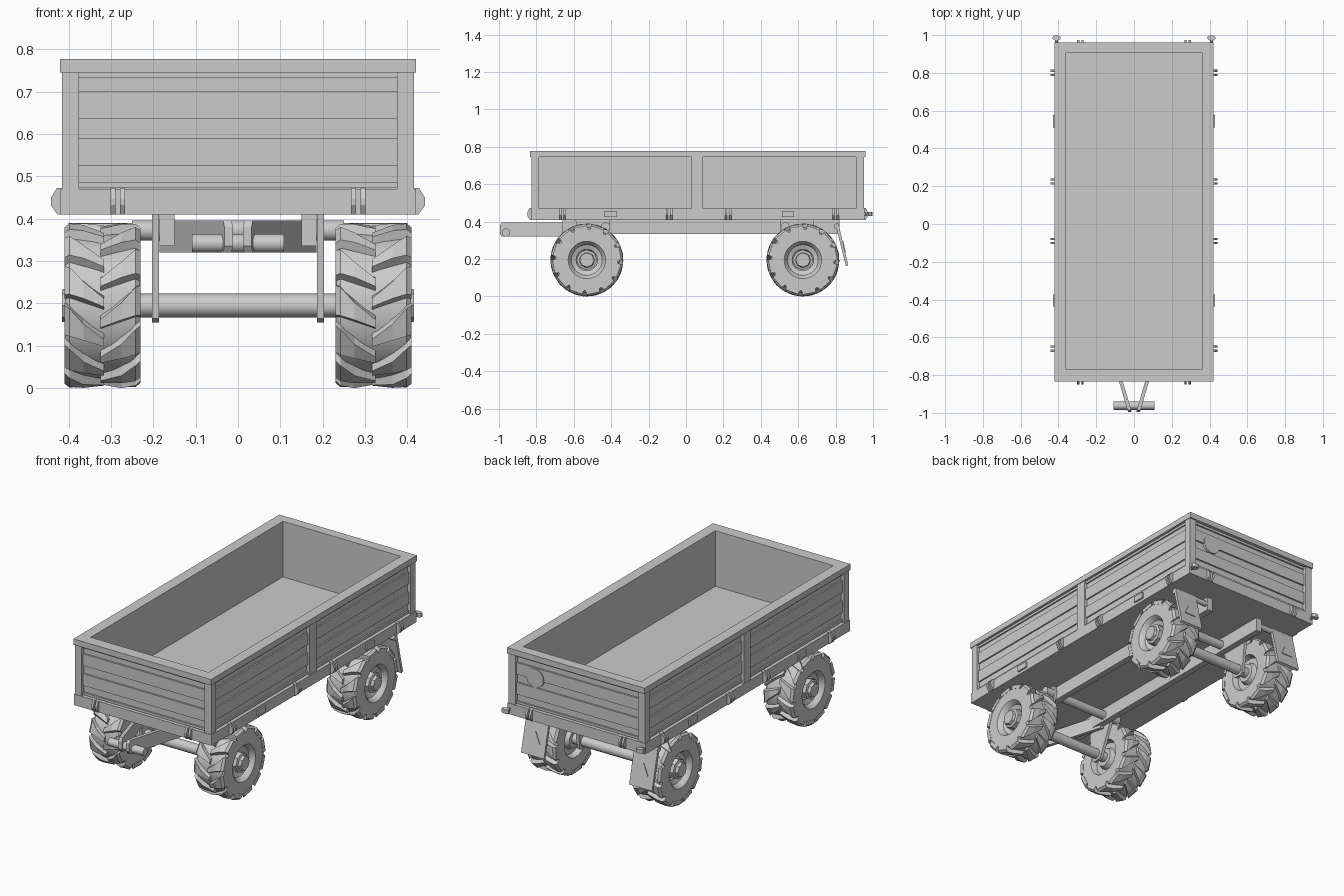
import bpy, bmesh, math
from mathutils import Vector, Matrix

if "Cube" in bpy.data.objects:
    bpy.data.objects.remove(bpy.data.objects["Cube"])

grey = bpy.data.materials.new("plain_grey")
grey.diffuse_color = (0.6, 0.6, 0.6, 1)
grey.use_nodes = True
grey.node_tree.nodes["Principled BSDF"].inputs["Base Color"].default_value = grey.diffuse_color


def finish(name, bm, smooth=False):
    bmesh.ops.recalc_face_normals(bm, faces=bm.faces)
    me = bpy.data.meshes.new(name)
    bm.to_mesh(me)
    bm.free()
    ob = bpy.data.objects.new(name, me)
    bpy.context.collection.objects.link(ob)
    me.materials.append(grey)
    if smooth:
        bpy.ops.object.select_all(action='DESELECT')
        ob.select_set(True)
        bpy.context.view_layer.objects.active = ob
        bpy.ops.object.shade_smooth_by_angle(angle=math.radians(35))
    return ob


def add_box(bm, x0, x1, y0, y1, z0, z1):
    m = Matrix.Translation(((x0 + x1) / 2, (y0 + y1) / 2, (z0 + z1) / 2))
    m = m @ Matrix.Diagonal((abs(x1 - x0), abs(y1 - y0), abs(z1 - z0), 1))
    bmesh.ops.create_cube(bm, size=1, matrix=m)


def boxes(name, items):
    bm = bmesh.new()
    for b in items:
        add_box(bm, *b)
    return finish(name, bm)


def add_prism(bm, pts, offset):
    """Extrude a 3D polygon along an offset vector."""
    a = [bm.verts.new(p) for p in pts]
    b = [bm.verts.new(Vector(p) + Vector(offset)) for p in pts]
    bm.faces.new(a)
    bm.faces.new(b[::-1])
    for i in range(len(a)):
        j = (i + 1) % len(a)
        bm.faces.new((a[i], b[i], b[j], a[j]))


def rod(name, p, q, r, n=16):
    p, q = Vector(p), Vector(q)
    bm = bmesh.new()
    rot = (q - p).to_track_quat('Z', 'Y').to_matrix().to_4x4()
    bmesh.ops.create_cone(bm, cap_ends=True, segments=n, radius1=r, radius2=r,
                          depth=(q - p).length, matrix=Matrix.Translation((p + q) / 2) @ rot)
    return finish(name, bm, True)


def ring(xo, xi, y0, y1, yi0, yi1, z0, z1):
    """Four boxes forming a rectangular ring."""
    return [(-xo, -xi, y0, y1, z0, z1), (xi, xo, y0, y1, z0, z1),
            (-xi, xi, y0, yi0, z0, z1), (-xi, xi, yi1, y1, z0, z1)]


Y0, Y1 = -0.83, 0.955

# Cargo bed: deck, walls, top rim, posts
boxes("deck", [(-0.42, 0.42, Y0, Y1, 0.41, 0.47)])
boxes("walls", ring(0.398, 0.36, Y0 + 0.022, Y1 - 0.022, -0.77, 0.905, 0.47, 0.75))
boxes("top_rim", ring(0.42, 0.36, Y0 - 0.005, Y1 + 0.005, -0.77, 0.905, 0.745, 0.777))
posts = []
for s in (-1, 1):
    for y0, y1 in ((Y0 + 0.003, -0.785), (0.03, 0.09), (0.91, Y1 - 0.003)):
        posts.append((s * 0.375, s * 0.416, y0, y1, 0.47, 0.745))
boxes("posts", posts)

# Raised planks on each wall panel
planks = []
for z0, z1 in ((0.474, 0.487), (0.525, 0.59), (0.635, 0.70), (0.732, 0.745)):
    for s in (-1, 1):
        for y0, y1 in ((-0.785, 0.03), (0.09, 0.91)):
            planks.append((s * 0.395, s * 0.406, y0, y1, z0, z1))
    planks.append((-0.375, 0.375, Y0 + 0.013, Y0 + 0.03, z0, z1))
    planks.append((-0.375, 0.375, Y1 - 0.03, Y1 - 0.013, z0, z1))
boxes("wall_planks", planks)

# Round plate on the tailgate
rod("tailgate_disc", (0.26, Y1 - 0.03, 0.645), (0.26, Y1 - 0.008, 0.645), 0.052, 24)

# Paired hinges around the deck edge
bm = bmesh.new()
prof = [(-0.01, 0.41), (0.006, 0.41), (0.022, 0.432), (0.022, 0.448), (0.008, 0.472), (-0.01, 0.472)]
for d in (-0.017, 0.005):
    for s in (-1, 1):
        for y in (-0.66, -0.09, 0.225, 0.80):
            add_prism(bm, [(s * (0.42 + u), y + d, z) for u, z in prof], (0, 0.012, 0))
        for ye, out in ((Y0, -1), (Y1, 1)):
            add_prism(bm, [(s * 0.284 + d, ye + out * u * 0.85, z) for u, z in prof], (0.012, 0, 0))
finish("hinges", bm)

# Side marker lamps and rear corner lamps
boxes("side_markers", [(s * 0.41, s * 0.429, y - 0.033, y + 0.033, 0.425, 0.457)
                       for s in (-1, 1) for y in (-0.405, 0.545)])
for s in (-1, 1):
    rod("rear_lamp_arm", (s * 0.41, 0.95, 0.44), (s * 0.41, 0.985, 0.44), 0.008, 8)
    bm = bmesh.new()
    lamp = [(math.cos(a) * 0.023, math.sin(a) * 0.014) for a in [math.pi / 8 + k * math.pi / 4 for k in range(8)]]
    add_prism(bm, [(s * 0.41 + u, 0.985 + v, 0.43) for u, v in lamp], (0, 0, 0.022))
    finish("rear_lamp", bm)

# Chassis rails and cross tubes
boxes("chassis_rails", [(s * 0.15, s * 0.185, -0.66, 0.82, 0.335, 0.412) for s in (-1, 1)])
for y in (-0.43, 0.53):
    rod("cross_tube", (-0.25, y, 0.372), (0.25, y, 0.372), 0.024)

# Drawbar: two converging bars and the coupling roller
bm = bmesh.new()
for s in (-1, 1):
    a, b = Vector((s * 0.012, -0.995, 0)), Vector((s * 0.165, -0.47, 0))
    side = [(0, 0.335), (0.02, 0.32), (1, 0.32), (1, 0.396), (0.02, 0.396), (0, 0.38)]
    add_prism(bm, [a.lerp(b, t) + Vector((0, 0, z)) for t, z in side], (s * 0.02, 0, 0))
finish("drawbar", bm)
rod("coupling_roller", (-0.108, -0.962, 0.342), (0.108, -0.962, 0.342), 0.022)


# Wheel body profile as (outward x, radius)
TYRE = [(-0.08, 0), (-0.08, 0.05), (-0.055, 0.06), (-0.055, 0.09), (-0.085, 0.10), (-0.088, 0.165),
        (-0.078, 0.174), (0.078, 0.174), (0.088, 0.165), (0.088, 0.10), (0.08, 0.092),
        (0.06, 0.082), (0.05, 0.057)]
HUB = [(0.04, 0), (0.04, 0.055), (0.076, 0.055), (0.08, 0.042), (0.095, 0.038), (0.095, 0)]


def lathe(name, prof, s, y, n):
    bm = bmesh.new()
    vs = [bm.verts.new((s * (0.32 + u), y + 0, 0.195 + r)) for u, r in prof]
    es = [bm.edges.new(e) for e in zip(vs, vs[1:])]
    bmesh.ops.spin(bm, geom=vs + es, cent=(0, y, 0.195), axis=(1, 0, 0),
                   angle=2 * math.pi, steps=n)
    bmesh.ops.remove_doubles(bm, verts=bm.verts, dist=1e-5)
    return finish(name, bm, True)


def lugs(s, y):
    """Twelve chevron tread blocks on each half of the tyre."""
    bm = bmesh.new()
    for half in (-1, 1):
        for k in range(12):
            base = k * 30 + (15 if half > 0 else 0)
            rings = []
            # (distance from centre, angle shift, base half width, top half width, top radius)
            for u, sh, wb, wt, rt in ((-0.004, -13, 7, 3, 0.189), (0.045, -4, 10, 6, 0.195),
                                      (0.078, 3, 13, 10, 0.194), (0.09, 4, 13.5, 11, 0.184)):
                row = []
                for w, r in ((-wb, 0.164), (-wt, rt), (wt, rt), (wb, 0.164)):
                    t = math.radians(base + sh + w)
                    row.append(bm.verts.new((s * (0.32 + half * u), y - math.cos(t) * r,
                                             0.195 + math.sin(t) * r)))
                rings.append(row)
            for p, q in zip(rings, rings[1:]):
                for i in range(4):
                    j = (i + 1) % 4
                    bm.faces.new((p[i], p[j], q[j], q[i]))
            bm.faces.new(rings[0][::-1])
            bm.faces.new(rings[-1])
    return finish("tyre_lugs", bm)


# Axles, hanger plates and wheels
for y, d in ((-0.53, 1), (0.625, -1)):
    rod("axle", (-0.26, y, 0.195), (0.26, y, 0.195), 0.028)
    bm = bmesh.new()
    arm = [(-0.06, 0.41), (-0.035, 0.165), (-0.02, 0.155), (0.02, 0.155), (0.035, 0.165), (0.12, 0.35), (0.12, 0.41)]
    for s in (-1, 1):
        add_prism(bm, [(s * 0.186, y + d * u, z) for u, z in arm], (s * 0.017, 0, 0))
    finish("axle_hangers", bm)
    for s in (-1, 1):
        lathe("tyre", TYRE, s, y, 36)
        lathe("hub", HUB, s, y, 8)
        lugs(s, y)

# Rear mud flaps with support bars and triangular reflectors
for s in (-1, 1):
    rod("flap_bar", (s * 0.17, 0.805, 0.375), (s * 0.40, 0.805, 0.375), 0.015, 12)
    bm = bmesh.new()
    add_prism(bm, [(s * 0.26, 0.798, 0.39), (s * 0.26, 0.815, 0.39),
                   (s * 0.26, 0.867, 0.168), (s * 0.26, 0.855, 0.162)], (s * 0.14, 0, 0))
    finish("mud_flap", bm)
    bm = bmesh.new()
    add_prism(bm, [(s * 0.33 + u, 0.815 + (0.39 - z) * 0.234, z)
                   for u, z in ((-0.035, 0.235), (0.035, 0.235), (0, 0.295))], (0, 0.004, 0.001))
    finish("flap_reflector", bm)
